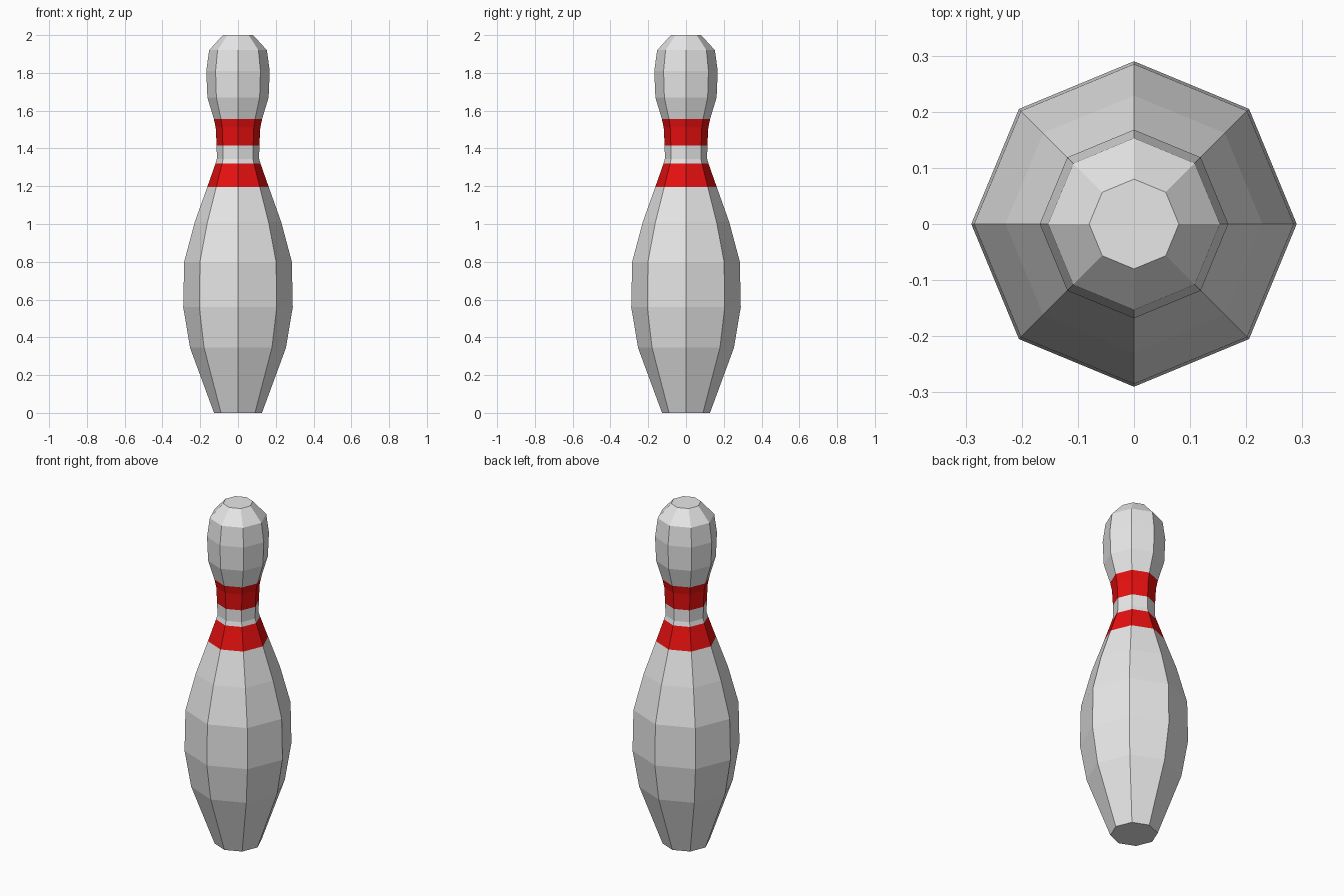
import bpy, bmesh, math

if "Cube" in bpy.data.objects:
    bpy.data.objects.remove(bpy.data.objects["Cube"])

SIDES = 8
# (radius, height) of each ring, bottom to top
PROFILE = [(0.127, 0.0), (0.254, 0.345), (0.29, 0.56), (0.285, 0.80),
           (0.229, 1.01), (0.163, 1.195), (0.119, 1.32), (0.112, 1.345),
           (0.113, 1.415), (0.118, 1.51), (0.128, 1.557), (0.162, 1.67),
           (0.168, 1.81), (0.153, 1.92), (0.08, 2.0)]
STRIPES = [(1.195, 1.32), (1.415, 1.557)]


def material(name, color):
    m = bpy.data.materials.new(name)
    m.diffuse_color = (*color, 1.0)
    m.use_nodes = True
    m.node_tree.nodes["Principled BSDF"].inputs["Base Color"].default_value = m.diffuse_color
    return m


# Faceted turned body
bm = bmesh.new()
rings = []
for r, z in PROFILE:
    rings.append([bm.verts.new((r * math.cos(2 * math.pi * i / SIDES),
                                r * math.sin(2 * math.pi * i / SIDES), z))
                  for i in range(SIDES)])
for a, b in zip(rings, rings[1:]):
    for i in range(SIDES):
        j = (i + 1) % SIDES
        bm.faces.new((a[i], a[j], b[j], b[i]))

# Flat base and crown
bm.faces.new(rings[0][::-1])
bm.faces.new(rings[-1])

# Red neck stripes chosen by height
for f in bm.faces:
    z = f.calc_center_median().z
    f.material_index = int(any(lo < z < hi for lo, hi in STRIPES))

mesh = bpy.data.meshes.new("bowling_pin")
bm.to_mesh(mesh)
bm.free()
mesh.materials.append(material("white paint", (0.8, 0.8, 0.8)))
mesh.materials.append(material("red stripe", (0.8, 0.005, 0.005)))
bpy.context.collection.objects.link(bpy.data.objects.new("bowling_pin", mesh))
